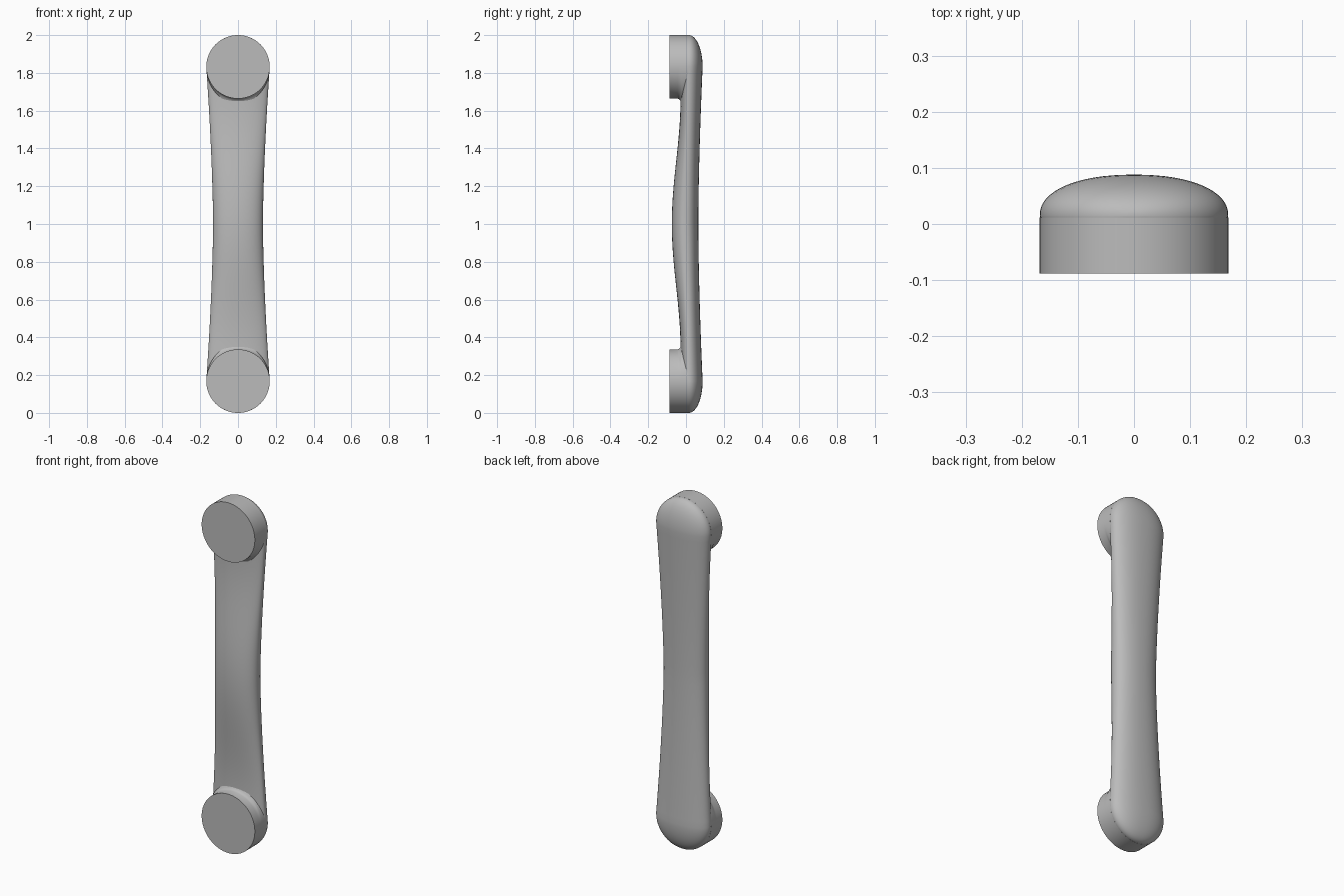
import bpy, bmesh
from math import pi, sin, cos, sqrt, copysign

if "Cube" in bpy.data.objects:
    bpy.data.objects.remove(bpy.data.objects["Cube"], do_unlink=True)

R = 0.168          # end pad radius
N = 64             # points around each ring

metal = bpy.data.materials.new("satin_grey")
metal.use_nodes = True
GREY = (0.5, 0.5, 0.5, 1)
metal.diffuse_color = GREY
metal.node_tree.nodes["Principled BSDF"].inputs["Base Color"].default_value = GREY


def loft(name, rings, sharp):
    """Skin a list of closed rings and cap both ends."""
    bm = bmesh.new()
    loops = [[bm.verts.new(p) for p in ring] for ring in rings]
    for a, b in zip(loops, loops[1:]):
        for i in range(N):
            j = (i + 1) % N
            bm.faces.new((a[i], a[j], b[j], b[i]))
    bm.faces.new(loops[0])
    bm.faces.new(loops[-1])
    bmesh.ops.recalc_face_normals(bm, faces=bm.faces)
    mesh = bpy.data.meshes.new(name)
    bm.to_mesh(mesh)
    bm.free()
    mesh.materials.append(metal)
    ob = bpy.data.objects.new(name, mesh)
    bpy.context.collection.objects.link(ob)
    bpy.ops.object.select_all(action='DESELECT')
    ob.select_set(True)
    bpy.context.view_layer.objects.active = ob
    bpy.ops.object.shade_smooth_by_angle(angle=sharp)
    return ob


def power(v, e):
    return copysign(abs(v) ** e, v)


def grip_ring(z):
    """Rounded cross-section: narrow and deep mid-way, wide and thin at the ends."""
    u = min(abs(z - 1) / (1 - R), 1)
    half = 0.132 + 0.036 * u ** 1.6
    back = 0.065 + 0.023 * u ** 1.6
    front = -0.052 - 0.023 * cos(pi * min(u / 0.8, 1))
    side = -0.003 + 0.018 * u
    d = min(z, 2 - z)
    t = sqrt(max(1 - ((R - d) / R) ** 2, 0)) if d < R else 1
    ring = []
    for i in range(N):
        a = 2 * pi * i / N
        s = power(sin(a), 2 / 2.2)
        depth = (back - side) if s > 0 else (side - front)
        ring.append((half * t * power(cos(a), 2 / 2.2), side + depth * t * s, z))
    return ring


# Grip: dense rings in the domed ends, even rings along the shaft
dome = [R * (1 - cos(pi / 2 * k / 14)) for k in range(14)]
dome[0] = 0.0002
shaft = [R + (2 - 2 * R) * k / 48 for k in range(49)]
loft("grip", [grip_ring(z) for z in dome + shaft + [2 - z for z in reversed(dome)]], 1.0)

# Mounting pads: discs with a small fillet that flares towards the grip
PROFILE = [(-0.088, 0), (-0.045, 0), (-0.037, 0.004), (-0.03, 0.012), (-0.024, 0.026), (0.012, 0.026)]
for name, zc, inward in (("lower_pad", R, 1), ("upper_pad", 2 - R, -1)):
    rings = []
    for y, flare in PROFILE:
        ring = []
        for i in range(N):
            a = 2 * pi * i / N
            ring.append((R * cos(a), y, zc + inward * (R * sin(a) + flare * max(sin(a), 0))))
        rings.append(ring)
    loft(name, rings, 0.9)
